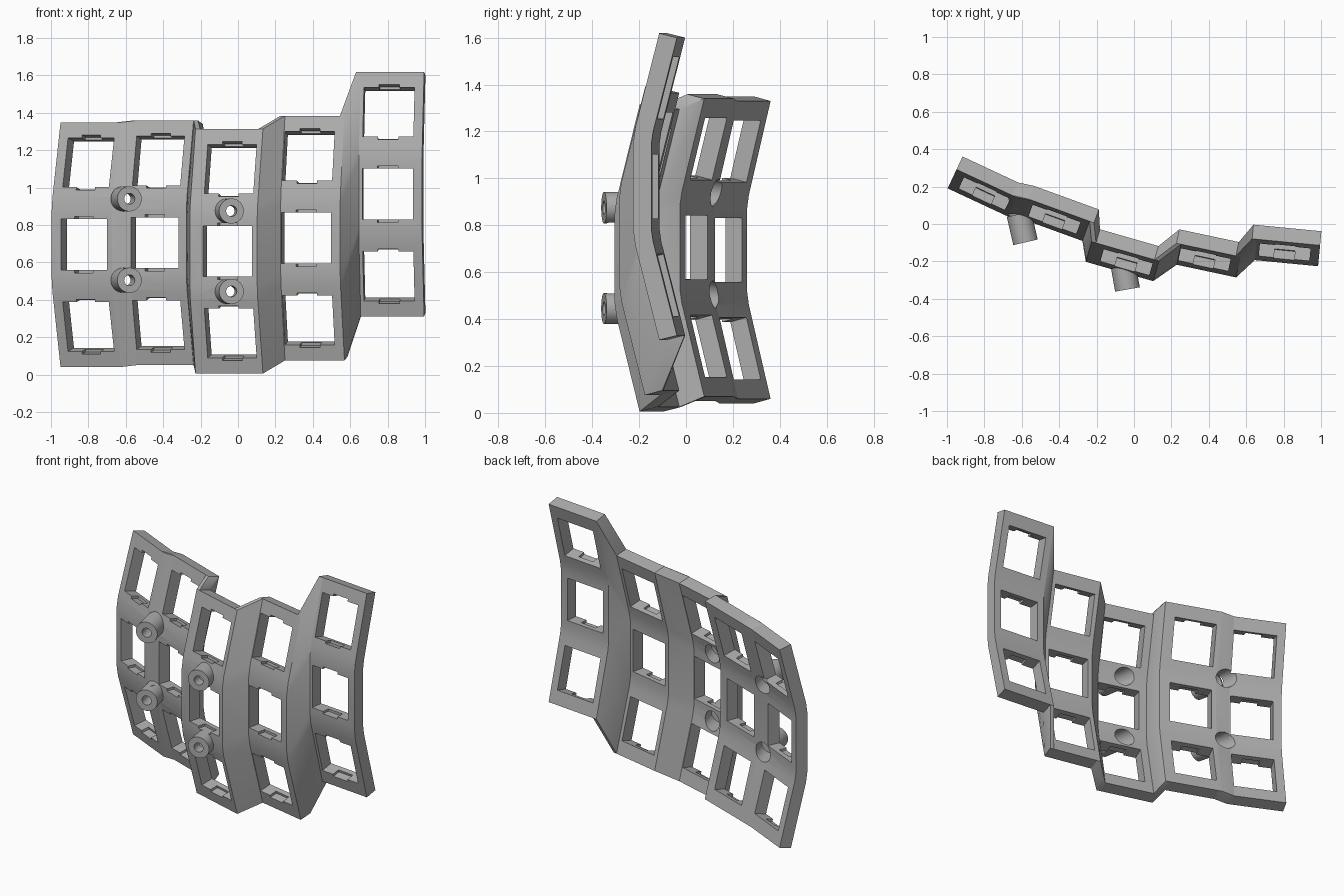
import bpy
import bmesh
import math
from mathutils import Matrix, Vector

if "Cube" in bpy.data.objects:
    bpy.data.objects.remove(bpy.data.objects["Cube"], do_unlink=True)

grey = bpy.data.materials.new("plain grey")
grey.use_nodes = True
GREY = (0.42, 0.42, 0.42, 1)
grey.diffuse_color = GREY
grey.node_tree.nodes["Principled BSDF"].inputs["Base Color"].default_value = GREY

THICK = 0.078
HOLE = 0.272
TILT = math.radians(14.3)
UP = Vector((0, 0, 1))

# front centre of the middle cell, yaw, half width towards -x and +x
COLUMNS = [
    ((-0.824, 0.11, 0.695), -25, 0.19, 0.165),
    ((-0.445, -0.029, 0.705), -20, 0.165, 0.205),
    ((-0.056, -0.26, 0.66), -16, 0.21, 0.165),
    ((0.365, -0.247, 0.73), -12, 0.165, 0.185),
    ((0.80, -0.208, 0.965), -5.5, 0.18, 0.185),
]

# curved strip outline as (depth, height), upper half, mirrored below
back_half = [(THICK, 0.18), (THICK + 0.008, 0.235), (THICK + 0.11, 0.635)]
front_half = [(0, 0.18), (0.01, 0.254), (0.112, 0.654)]


def mirrored(half):
    return [(d, -z) for d, z in reversed(half)] + half


BACK, FRONT = mirrored(back_half), mirrored(front_half)


def axes(yaw):
    a = math.radians(yaw)
    return Vector((math.cos(a), math.sin(a), 0)), Vector((-math.sin(a), math.cos(a), 0))


def section(column, offset):
    """Front and back points of a column's outline at a sideways offset."""
    centre, yaw = column[:2]
    side, back = axes(yaw)
    base = Vector(centre) + side * offset
    return [[base + back * d + UP * z for d, z in line] for line in (FRONT, BACK)]


def finish(bm, name):
    bmesh.ops.recalc_face_normals(bm, faces=bm.faces)
    mesh = bpy.data.meshes.new(name)
    bm.to_mesh(mesh)
    bm.free()
    mesh.materials.append(grey)
    obj = bpy.data.objects.new(name, mesh)
    bpy.context.collection.objects.link(obj)
    return obj


def add_box(bm, centre, rotation, size):
    matrix = Matrix.Translation(centre) @ rotation.to_4x4() @ Matrix.Diagonal((*size, 1))
    bmesh.ops.create_cube(bm, size=1, matrix=matrix)


def add_cylinder(bm, start, end, radius):
    axis = end - start
    matrix = Matrix.Translation((start + end) / 2) @ axis.to_track_quat("Z", "Y").to_matrix().to_4x4()
    bmesh.ops.create_cone(bm, cap_ends=True, segments=40, radius1=radius, radius2=radius,
                          depth=axis.length, matrix=matrix)


def column_solid(column, name):
    bm = bmesh.new()
    ends = []
    for offset in (-column[2], column[3]):
        front, back = section(column, offset)
        ends.append([bm.verts.new(p) for p in front + back[::-1]])
    bm.faces.new(ends[0])
    bm.faces.new(ends[1])
    count = len(ends[0])
    for i in range(count):
        j = (i + 1) % count
        bm.faces.new((ends[0][i], ends[0][j], ends[1][j], ends[1][i]))
    return finish(bm, name)


def web_solid(left, right, name):
    """Hulls joining the facing borders of two neighbouring columns."""
    bm = bmesh.new()
    strip = 0.025
    borders = [section(left, left[3] - strip), section(left, left[3]),
               section(right, -right[2]), section(right, strip - right[2])]
    for i in range(len(FRONT) - 1):
        verts = [bm.verts.new(line[k]) for s in borders for line in s for k in (i, i + 1)]
        result = bmesh.ops.convex_hull(bm, input=verts)
        spare = {v for v in result["geom_interior"] + result["geom_unused"]
                 if isinstance(v, bmesh.types.BMVert)}
        bmesh.ops.delete(bm, geom=list(spare), context="VERTS")
    bmesh.ops.dissolve_limit(bm, angle_limit=0.01, verts=bm.verts, edges=bm.edges)
    return finish(bm, name)


parts = [column_solid(c, f"key_column_{i + 1}") for i, c in enumerate(COLUMNS)]
parts += [web_solid(a, b, f"web_{i + 1}")
          for i, (a, b) in enumerate(zip(COLUMNS, COLUMNS[1:]))]

# switch openings with clip notches at top and bottom
cut = bmesh.new()
for centre, yaw, _, _ in COLUMNS:
    side, back = axes(yaw)
    for row in (-1, 0, 1):
        t = TILT * row
        up = UP * math.cos(t) + back * math.sin(t)
        normal = back * math.cos(t) - UP * math.sin(t)
        rot = Matrix((side, normal, up)).transposed()
        mid = Vector(centre) + back * (THICK + 0.055 * abs(row)) + UP * 0.42 * row
        add_box(cut, mid - normal * 0.04, rot, (HOLE, 0.2, HOLE))
        add_box(cut, mid - normal * 0.09, rot, (0.11, 0.12, HOLE + 0.03))

# screw standoffs on the front, with stepped bores from the back
STANDOFFS = [((-0.58, -0.098), 13, (0.94, 0.505), 0.155, 0.10),
             ((-0.035, -0.35), 10, (0.875, 0.445), 0.125, 0.07)]
for n, (xy, yaw, heights, length, step) in enumerate(STANDOFFS):
    _, back = axes(yaw)
    for label, z in zip(("upper", "lower"), heights):
        tip = Vector((*xy, z))
        bm = bmesh.new()
        add_cylinder(bm, tip, tip + back * length, 0.067)
        parts.append(finish(bm, f"{label}_standoff_{n + 1}"))
        add_cylinder(cut, tip - back * 0.05, tip + back * (step + 0.05), 0.029)
        add_cylinder(cut, tip + back * step, tip + back * 0.4, 0.058)

cutter = finish(cut, "opening_cutter")

# cut every part, then shade
for obj in parts:
    mod = obj.modifiers.new("openings", "BOOLEAN")
    mod.operation = "DIFFERENCE"
    mod.solver = "EXACT"
    mod.use_self = True
    mod.object = cutter
    bpy.ops.object.select_all(action="DESELECT")
    obj.select_set(True)
    bpy.context.view_layer.objects.active = obj
    bpy.ops.object.modifier_apply(modifier=mod.name)
    bpy.ops.object.shade_smooth_by_angle(angle=math.radians(30))

bpy.data.objects.remove(cutter, do_unlink=True)
